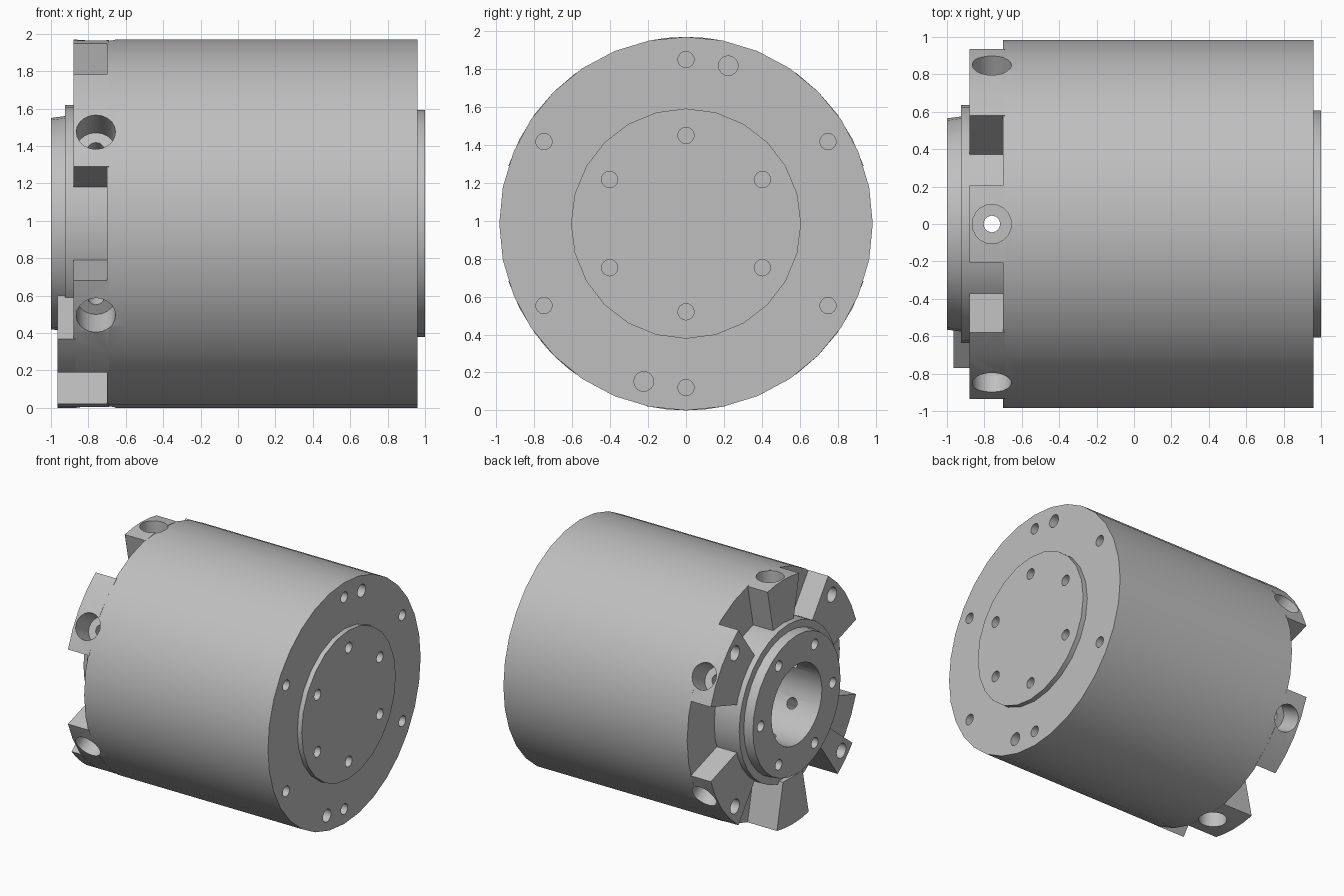
import bpy, bmesh
from math import sin, cos, radians, pi
from mathutils import Vector, Matrix

cube = bpy.data.objects.get("Cube")
if cube:
    bpy.data.objects.remove(cube, do_unlink=True)

R = 0.985          # body radius, also the axis height
SEG = 32
PORT_X = -0.76     # axial position of the radial ports

steel = bpy.data.materials.new("plain_grey_metal")
steel.use_nodes = True
grey = (0.52, 0.52, 0.52, 1)
steel.diffuse_color = grey
steel.node_tree.nodes["Principled BSDF"].inputs["Base Color"].default_value = grey


def polar(x, r, deg):
    """Point at a given radius and angle around the horizontal axis."""
    a = radians(deg)
    return Vector((x, r * cos(a), R + r * sin(a)))


def make(name, bm):
    bmesh.ops.recalc_face_normals(bm, faces=bm.faces[:])
    mesh = bpy.data.meshes.new(name)
    bm.to_mesh(mesh)
    bm.free()
    obj = bpy.data.objects.new(name, mesh)
    bpy.context.collection.objects.link(obj)
    mesh.materials.append(steel)
    return obj


def lathe(name, profile, seg=SEG):
    """Closed solid turned about the x axis; both profile ends get a cap."""
    bm = bmesh.new()
    rings = [[bm.verts.new(polar(x, r, 360 * i / seg - 90)) for i in range(seg)]
             for x, r in profile]
    for a, b in zip(rings, rings[1:]):
        for i in range(seg):
            j = (i + 1) % seg
            bm.faces.new((a[i], a[j], b[j], b[i]))
    bm.faces.new(rings[0])
    bm.faces.new(rings[-1])
    return make(name, bm)


def sector(name, start, end, r0, r1, x0, x1, steps=4):
    """Ring-shaped block between two angles."""
    bm = bmesh.new()
    angles = [start + (end - start) * i / steps for i in range(steps + 1)]
    pts = [polar(x0, r1, a) for a in angles] + [polar(x0, r0, end), polar(x0, r0, start)]
    face = bm.faces.new([bm.verts.new(p) for p in pts])
    out = bmesh.ops.extrude_face_region(bm, geom=[face])
    moved = [v for v in out["geom"] if isinstance(v, bmesh.types.BMVert)]
    bmesh.ops.translate(bm, verts=moved, vec=(x1 - x0, 0, 0))
    return make(name, bm)


def rod(p, q, radius, seg=16):
    """Cylinder cutter from p to q."""
    bm = bmesh.new()
    d = q - p
    turn = d.to_track_quat("Z", "Y").to_matrix().to_4x4()
    bmesh.ops.create_cone(bm, cap_ends=True, segments=seg, radius1=radius, radius2=radius,
                          depth=d.length, matrix=Matrix.Translation((p + q) / 2) @ turn)
    cutter = make("hole_cutter", bm)
    cutter.hide_render = True
    return cutter


def drill(obj, cutters):
    """Subtract the cutters and bake the result."""
    for c in cutters:
        mod = obj.modifiers.new("hole", "BOOLEAN")
        mod.operation = "DIFFERENCE"
        mod.solver = "EXACT"
        mod.object = c
    bpy.context.view_layer.update()
    graph = bpy.context.evaluated_depsgraph_get()
    baked = bpy.data.meshes.new_from_object(obj.evaluated_get(graph))
    obj.modifiers.clear()
    obj.data = baked
    for c in cutters:
        bpy.data.objects.remove(c, do_unlink=True)


def port(angle):
    """Stepped radial port: wide counterbore, narrow passage into the bore."""
    return [rod(polar(PORT_X, 0.79, angle), polar(PORT_X, 1.1, angle), 0.105, 20),
            rod(polar(PORT_X, 0.2, angle), polar(PORT_X, 0.9, angle), 0.045, 12)]


parts = []

# Main barrel with its face holes
barrel = lathe("barrel", [(-0.59, R), (0.96, R)])
holes = [rod(polar(0.8, 0.865, a), polar(1.1, 0.865, a), 0.043)
         for a in range(30, 390, 60) ]
holes += [rod(polar(0.8, 0.862, a), polar(1.1, 0.862, a), 0.052) for a in (75, 255)]
drill(barrel, holes)
parts.append(barrel)

# Raised disc on the closed end
disc = lathe("end_disc", [(0.95, 0.607), (1.0, 0.607)], 24)
drill(disc, [rod(polar(0.9, 0.465, a), polar(1.1, 0.465, a), 0.043)
             for a in range(30, 390, 60)])
# The disc holes continue into the barrel
drill(barrel, [rod(polar(0.85, 0.465, a), polar(1.1, 0.465, a), 0.043)
               for a in range(30, 390, 60)])
parts.append(disc)

# Rear flange, stepped hub and deep bore turned as one piece
hub = lathe("rear_hub", [(-0.59, R), (-0.7, R), (-0.7, 0.635), (-0.925, 0.635),
                         (-0.925, 0.575), (-1.0, 0.565), (-1.0, 0.325), (-0.6, 0.325)])
cutters = [rod(polar(-1.1, 0.465, a), polar(-0.85, 0.465, a), 0.043)
           for a in range(0, 360, 60)]
for a in range(30, 390, 60):
    cutters += port(a)
drill(hub, cutters)
parts.append(hub)

# Castle lugs: port angle, start, end, front face position, axial hole angle
lugs = [("upper_back_lug", 30, 18, 54, -0.88, 45),
        ("top_lug", 90, 78, 102, -0.88, None),
        ("upper_front_lug", 150, 126, 162, -0.88, 135),
        ("lower_front_lug", 210, 198, 234, -0.88, 225),
        ("bottom_lug", 270, 258, 282, -0.965, None),
        ("lower_back_lug", 330, 306, 342, -0.88, 315)]
for name, angle, start, end, x, bolt in lugs:
    lug = sector(name, start, end, 0.61, R, x, -0.69)
    cutters = port(angle)
    if bolt:
        cutters.append(rod(polar(-1.1, 0.885, bolt), polar(-0.72, 0.885, bolt), 0.06))
    drill(lug, cutters)
    parts.append(lug)

# Taller pad on the lower front lug
pad = sector("raised_lug_pad", 218.7, 234, 0.615, R, -0.965, -0.87)
drill(pad, [rod(polar(-1.1, 0.885, 225), polar(-0.72, 0.885, 225), 0.06)] + port(210)[:1])
parts.append(pad)

# Smooth round surfaces, crisp machined edges
bpy.ops.object.select_all(action="DESELECT")
for p in parts:
    p.select_set(True)
bpy.context.view_layer.objects.active = barrel
bpy.ops.object.shade_smooth_by_angle(angle=radians(32))
